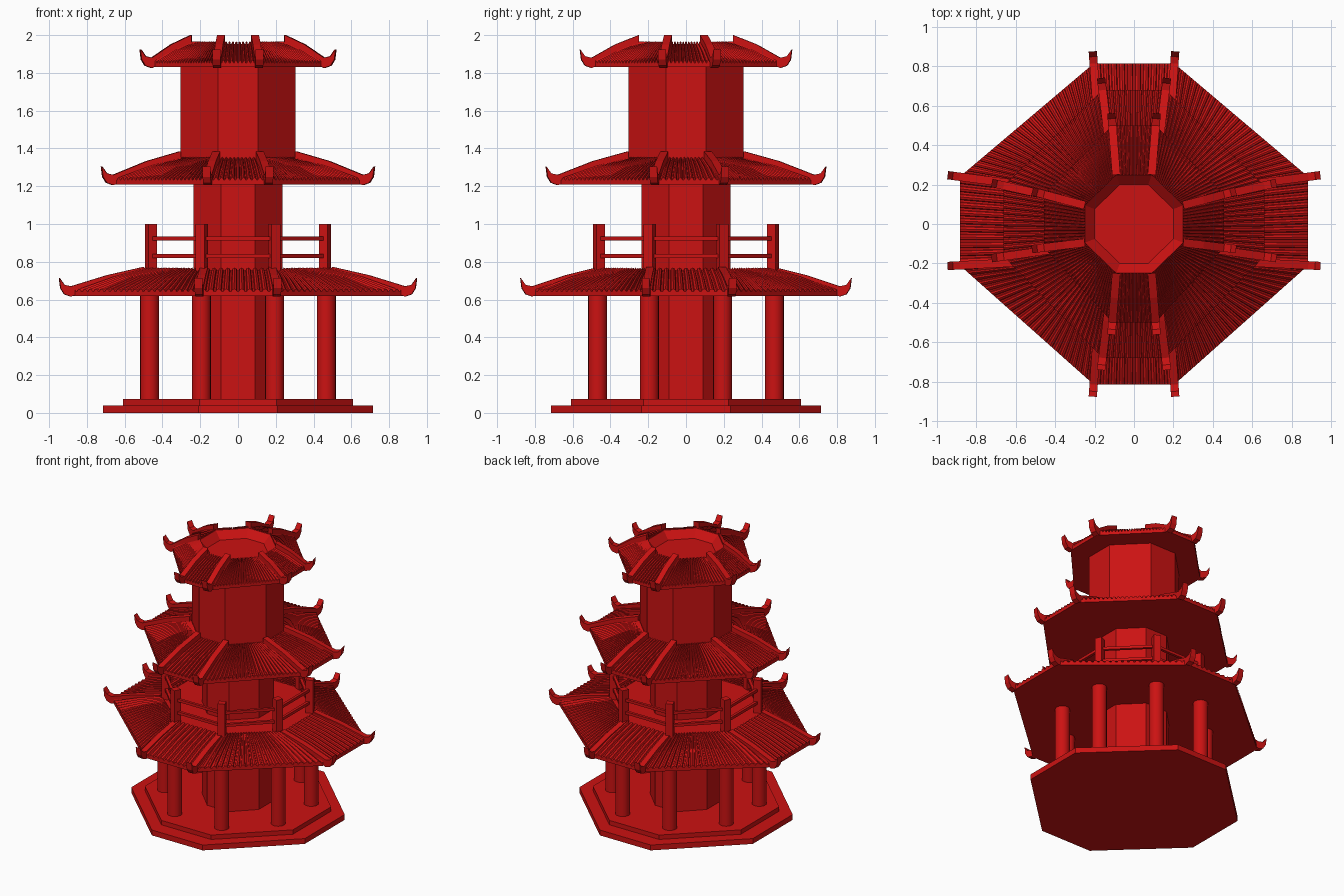
import bpy, bmesh
from math import pi, sin, cos, atan2
from mathutils import Vector, Matrix

if "Cube" in bpy.data.objects:
    bpy.data.objects.remove(bpy.data.objects["Cube"])

red = bpy.data.materials.new("red_lacquer")
red.diffuse_color = (0.6, 0.006, 0.006, 1)
red.use_nodes = True
red.node_tree.nodes["Principled BSDF"].inputs["Base Color"].default_value = red.diffuse_color


def finish(name, bm, smooth=False):
    bmesh.ops.recalc_face_normals(bm, faces=bm.faces)
    me = bpy.data.meshes.new(name)
    bm.to_mesh(me)
    bm.free()
    ob = bpy.data.objects.new(name, me)
    bpy.context.collection.objects.link(ob)
    me.materials.append(red)
    if smooth:
        bpy.ops.object.select_all(action='DESELECT')
        ob.select_set(True)
        bpy.context.view_layer.objects.active = ob
        bpy.ops.object.shade_smooth_by_angle(angle=0.6)
    return ob


def octagon(ax, hy, ay, hx, dy=0.0):
    """Corners of an eight-sided plan: half sizes ax, ay and half edge lengths hx, hy."""
    return [Vector(p) for p in ((ax, -hy + dy), (ax, hy + dy), (hx, ay), (-hx, ay),
                                (-ax, hy + dy), (-ax, -hy + dy), (-hx, -ay), (hx, -ay))]


def loft(bm, rings):
    """Bridge a list of equal point loops and cap both ends."""
    vs = [[bm.verts.new(p) for p in r] for r in rings]
    n = len(vs[0])
    for a, b in zip(vs, vs[1:]):
        for i in range(n):
            j = (i + 1) % n
            bm.faces.new((a[i], a[j], b[j], b[i]))
    bm.faces.new(vs[0][::-1])
    bm.faces.new(vs[-1])


def at(ring, z):
    return [Vector((p.x, p.y, z)) for p in ring]


def prism(name, ring, z0, z1):
    bm = bmesh.new()
    loft(bm, [at(ring, z0), at(ring, z1)])
    finish(name, bm)


def box(bm, centre, size, angle):
    m = Matrix.Translation(centre) @ Matrix.Rotation(angle, 4, 'Z') @ Matrix.Diagonal((*size, 1))
    bmesh.ops.create_cube(bm, size=1, matrix=m)


def roof(name, eave, inner, z0, z1, ridge_h, spacing, recess=None):
    lip, bulge = z0 + 0.022, 0.008
    mid = [(a + b) / 2 for a, b in zip(eave, inner)]
    zm = (lip + z1) / 2 + bulge
    # solid roof with flat underside
    rings = [at(eave, z0), at(eave, lip), at(mid, zm), at(inner, z1)]
    if recess:
        rings.append(at([p * 0.8 for p in inner], recess))
    bm = bmesh.new()
    loft(bm, rings)
    finish(name, bm)

    # rounded tile ribs running down each slope
    bm = bmesh.new()
    for i in range(8):
        j = (i + 1) % 8
        length = (eave[j] - eave[i]).length
        n = round(length / spacing)
        for k in range(n):
            t = (k + 0.5) / n
            sections = []
            for ring, z in ((eave, lip), (mid, zm), (inner, z1)):
                c = ring[i].lerp(ring[j], t)
                e = ring[j] - ring[i]
                r = min(0.4 * e.length / n, 0.016)
                e = e.normalized()
                sections.append([Vector((c.x + e.x * r * cos(q), c.y + e.y * r * cos(q),
                                         z - 0.002 + 0.016 * sin(q)))
                                 for q in [pi * s / 4 for s in range(5)]])
            loft(bm, sections)
    finish(name + "_tiles", bm, True)

    # corner ridges ending in upturned horns
    bm = bmesh.new()
    for a, b in zip(inner, eave):
        d = b - a
        L = d.length
        d = d.normalized()
        side = Vector((-d.y, d.x)) * 0.021
        prof = [(0, z1 - 0.02), (L / 2, zm - 0.02), (L, z0 - 0.004), (L + 0.035, z0 + 0.008),
                (L + 0.055, z0 + 0.04), (L + 0.062, z0 + 0.095), (L + 0.035, z0 + 0.058),
                (L, z0 + 0.05), (L / 2, zm + 0.6 * ridge_h + 0.012), (0, z1 + ridge_h)]
        loft(bm, [[Vector((*(a + d * s + side * w), z)) for s, z in prof] for w in (-1, 1)])
    finish(name + "_ridges", bm)


# stepped base
prism("base_lower_step", octagon(0.715, 0.235, 0.715, 0.21), 0, 0.04)
prism("base_upper_step", octagon(0.61, 0.225, 0.61, 0.205), 0.04, 0.073)

# tower bodies
prism("lower_body", octagon(0.235, 0.09, 0.235, 0.09), 0.073, 1.215)
prism("upper_body", octagon(0.305, 0.107, 0.305, 0.107), 1.215, 1.89)

# columns around the ground floor
posts = octagon(0.468, 0.194, 0.468, 0.194)
bm = bmesh.new()
for p in posts:
    bmesh.ops.create_cone(bm, cap_ends=True, segments=20, radius1=0.05, radius2=0.05,
                          depth=0.56, matrix=Matrix.Translation((p.x, p.y, 0.35)))
finish("columns", bm, True)

# three tiled roofs
roof("lower_roof", octagon(0.885, 0.225, 0.815, 0.205, 0.015),
     octagon(0.50, 0.19, 0.46, 0.18), 0.62, 0.755, 0.018, 0.04)
roof("middle_roof", octagon(0.662, 0.18, 0.68, 0.16, 0.015),
     octagon(0.306, 0.115, 0.306, 0.115), 1.21, 1.34, 0.045, 0.029)
roof("top_roof", octagon(0.457, 0.135, 0.50, 0.11, 0.015),
     octagon(0.25, 0.095, 0.25, 0.09), 1.83, 1.953, 0.047, 0.021, recess=1.9)

# balcony posts and rails
bm = bmesh.new()
for p in posts:
    box(bm, (p.x * 0.985, p.y * 0.985, 0.87), (0.05, 0.05, 0.26), atan2(p.y, p.x))
finish("balcony_posts", bm)

bm = bmesh.new()
for i in range(8):
    a, b = posts[i] * 0.985, posts[(i + 1) % 8] * 0.985
    c, d = (a + b) / 2, b - a
    for z in (0.83, 0.923):
        box(bm, (c.x, c.y, z), (d.length, 0.02, 0.02), atan2(d.y, d.x))
finish("balcony_rails", bm)
